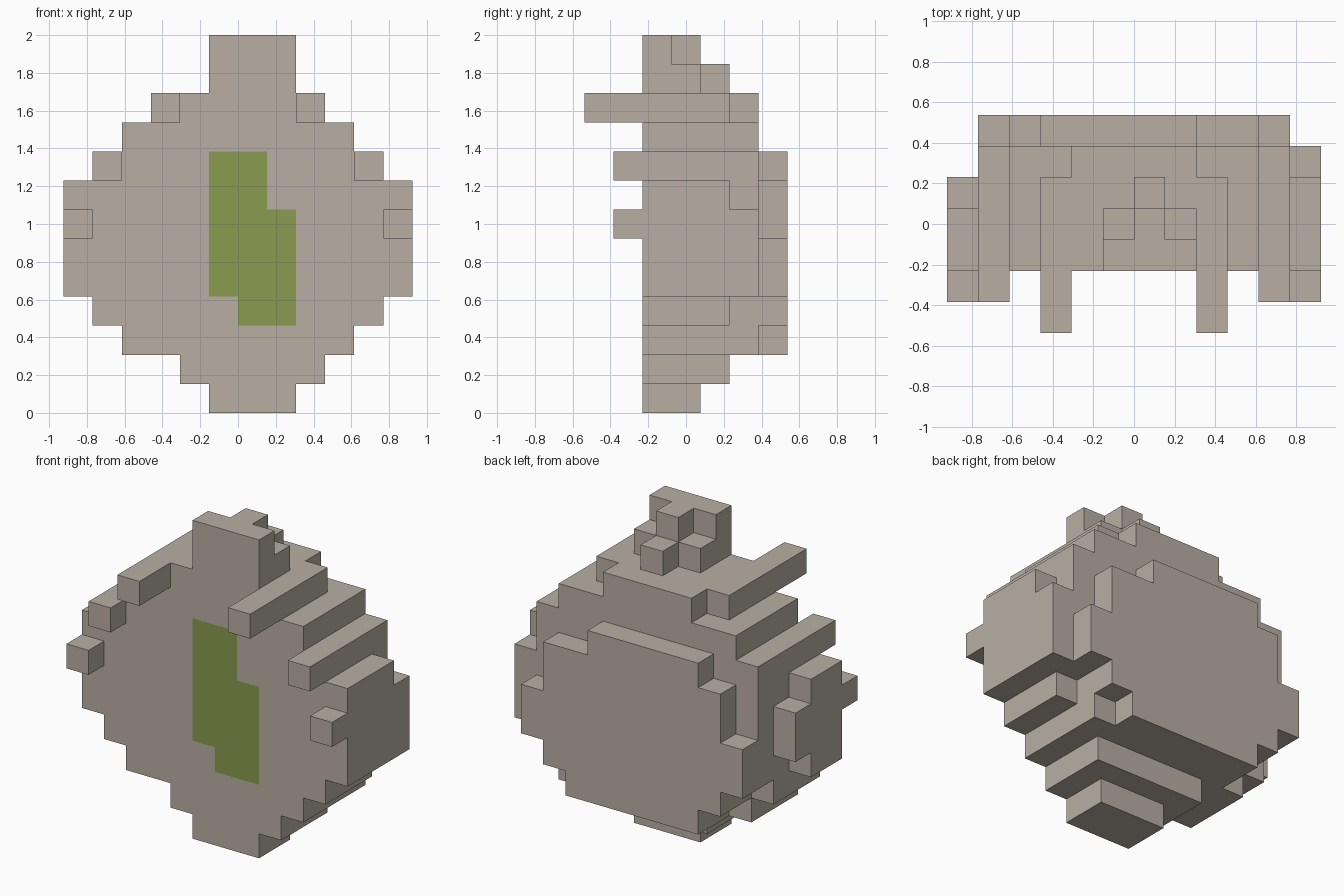
import bpy
import bmesh

cube = bpy.data.objects.get("Cube")
if cube:
    bpy.data.objects.remove(cube, do_unlink=True)

U = 2 / 13          # edge of one block
Y0 = -3.5           # y of the first block layer, in blocks


def material(name, rgb):
    m = bpy.data.materials.new(name)
    m.use_nodes = True
    m.diffuse_color = (*rgb, 1)
    bsdf = next(n for n in m.node_tree.nodes if n.type == 'BSDF_PRINCIPLED')
    bsdf.inputs["Base Color"].default_value = (*rgb, 1)
    bsdf.inputs["Roughness"].default_value = 0.9
    return m


STONE = material("warm_grey", (0.479, 0.429, 0.366))
GREEN = material("moss_green", (0.251, 0.328, 0.080))

# corner offsets of the six block sides, wound outwards
SIDES = {
    (1, 0, 0): ((1, 0, 0), (1, 1, 0), (1, 1, 1), (1, 0, 1)),
    (-1, 0, 0): ((0, 0, 0), (0, 0, 1), (0, 1, 1), (0, 1, 0)),
    (0, 1, 0): ((0, 1, 0), (0, 1, 1), (1, 1, 1), (1, 1, 0)),
    (0, -1, 0): ((0, 0, 0), (1, 0, 0), (1, 0, 1), (0, 0, 1)),
    (0, 0, 1): ((0, 0, 1), (1, 0, 1), (1, 1, 1), (0, 1, 1)),
    (0, 0, -1): ((0, 0, 0), (0, 1, 0), (1, 1, 0), (1, 0, 0)),
}


def build(name, boxes, is_green=None):
    """Outer skin of joined boxes (x0, x1, y0, y1, z0, z1), in blocks."""
    cells = {(x, y, z) for x0, x1, y0, y1, z0, z1 in boxes
             for x in range(x0, x1) for y in range(y0, y1) for z in range(z0, z1)}
    bm = bmesh.new()
    verts = {}

    def vert(p):
        if p not in verts:
            verts[p] = bm.verts.new((p[0] * U, (p[1] + Y0) * U, p[2] * U))
        return verts[p]

    for c in sorted(cells):
        for d, corners in SIDES.items():
            if tuple(a + b for a, b in zip(c, d)) not in cells:
                f = bm.faces.new([vert(tuple(a + b for a, b in zip(c, o)))
                                  for o in corners])
                f.material_index = int(bool(is_green and is_green(c, d)))
    # merge flat neighbours of one colour
    bmesh.ops.dissolve_limit(bm, angle_limit=0.01, verts=bm.verts[:],
                             edges=bm.edges[:], delimit={'MATERIAL'})
    me = bpy.data.meshes.new(name)
    bm.to_mesh(me)
    bm.free()
    me.materials.append(STONE)
    if is_green:
        me.materials.append(GREEN)
    ob = bpy.data.objects.new(name, me)
    bpy.context.collection.objects.link(ob)
    return ob


def slab(y0, y1, rows):
    return [(x0, x1, y0, y1, z0, z1) for z0, z1, x0, x1 in rows]


# Body: slabs from front to back, rows are (z0, z1, x0, x1)
body = slab(2, 4, [(0, 1, -1, 2), (1, 2, -2, 3), (2, 3, -4, 4), (3, 4, -5, 5),
                   (4, 8, -6, 6), (8, 9, -5, 5), (9, 10, -4, 4), (10, 11, -3, 3)])
body += slab(4, 5, [(1, 2, -2, 3), (2, 3, -4, 4), (3, 4, -5, 5), (4, 5, -5, 6),
                    (5, 7, -6, 6), (7, 8, -5, 6), (8, 9, -5, 5), (9, 10, -4, 4),
                    (10, 11, -3, 3)])
body += slab(5, 6, [(2, 3, -3, 4), (3, 4, -4, 4), (4, 7, -5, 6), (7, 9, -5, 5),
                    (9, 10, -4, 4), (10, 11, -2, 2)])
body += slab(6, 7, [(2, 3, -3, 3), (3, 4, -4, 4), (4, 6, -5, 5), (6, 8, -4, 4),
                    (8, 9, -3, 2)])


# Green slit on the front face
def slit(c, d):
    x, y, z = c
    return d == (0, -1, 0) and y == 2 and (
        (-1 <= x < 1 and 4 <= z < 9) or (0 <= x < 2 and 3 <= z < 7))


build("body", body, slit)

# Stem on top, stepped at the back
build("top_stem", [(-1, 2, 2, 3, 11, 13), (0, 1, 3, 4, 11, 13),
                   (-1, 2, 3, 4, 11, 12), (0, 1, 4, 5, 11, 12)])

# Forward spikes on both sides: (name, inner x, y start, z)
for name, x, y, z in (("upper_horn", 2, 0, 10), ("middle_spike", 4, 1, 8),
                      ("lower_spike", 5, 1, 6)):
    build(name + "_left", [(x, x + 1, y, 2, z, z + 1)])
    build(name + "_right", [(-x - 1, -x, y, 2, z, z + 1)])
